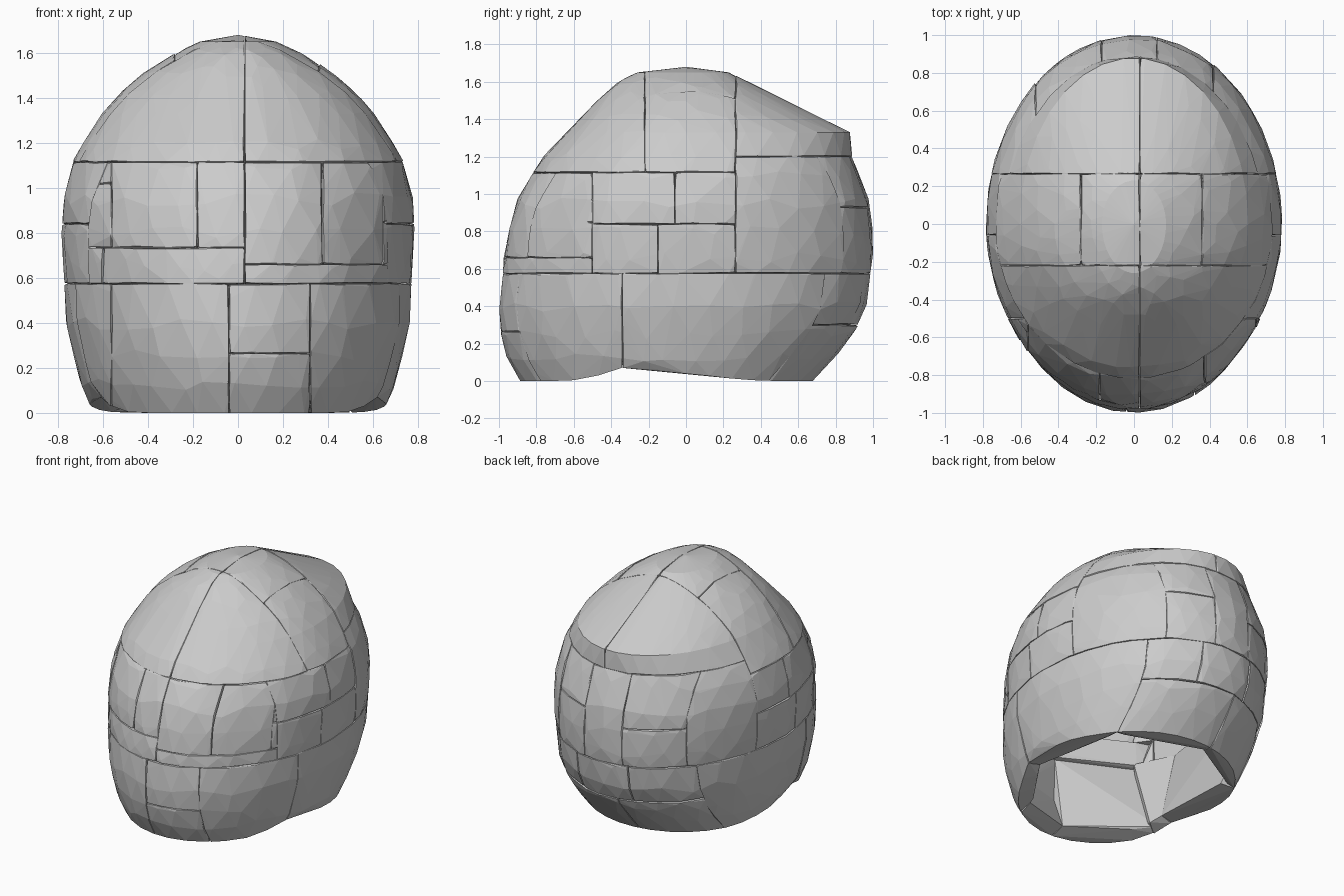
import bpy, bmesh, math, random
from mathutils import Vector

if "Cube" in bpy.data.objects:
    bpy.data.objects.remove(bpy.data.objects["Cube"])

random.seed(4)
SEGMENTS = 34
AXIS = {"x": 0, "y": 1, "z": 2}

grey = bpy.data.materials.new("stone_grey")
grey.diffuse_color = (0.6, 0.6, 0.6, 1)
grey.use_nodes = True
grey.node_tree.nodes["Principled BSDF"].inputs["Base Color"].default_value = grey.diffuse_color

# Profile of the helmet: height, half width, front depth, back depth
PROFILE = [
    (0.00, 0.66, 0.89, 0.68), (0.13, 0.70, 0.96, 0.80), (0.25, 0.73, 0.99, 0.90),
    (0.40, 0.765, 1.00, 0.965), (0.57, 0.77, 0.985, 0.99), (0.66, 0.78, 0.975, 1.00),
    (0.80, 0.785, 0.955, 1.00), (0.95, 0.78, 0.915, 0.985), (1.10, 0.745, 0.83, 0.93),
    (1.20, 0.69, 0.765, 0.885), (1.33, 0.605, 0.63, 0.88), (1.42, 0.53, 0.55, 0.69),
    (1.52, 0.41, 0.46, 0.49), (1.60, 0.28, 0.37, 0.32), (1.65, 0.17, 0.26, 0.23),
]


def section(z):
    """Half width, front depth and back depth at a height."""
    for a, b in zip(PROFILE, PROFILE[1:]):
        if z <= b[0]:
            t = (z - a[0]) / (b[0] - a[0])
            return [a[i] + (b[i] - a[i]) * t for i in (1, 2, 3)]
    return PROFILE[-1][1:]


def outer_skin():
    """Faceted skin of the whole helmet, open at the bottom."""
    bm = bmesh.new()
    rings = []
    last = len(PROFILE) - 1
    for i, row in enumerate(PROFILE):
        ring = []
        for k in range(SEGMENTS):
            loose = 0 < i < last and row[0] != 1.33
            j = random.uniform(-0.25, 0.25) if loose else 0
            h = row[0] + (random.uniform(-0.03, 0.03) if loose else 0)
            w, front, back = section(h)
            a = math.tau * (k + 0.5 * (i % 2) + j) / SEGMENTS
            x, s = w * math.cos(a), math.sin(a)
            y = s * (back if s > 0 else front)
            if i == 0:  # lower edge arches up at the sides
                h += 0.07 * math.exp(-((y + 0.3) / 0.18) ** 2) + 0.035 * math.exp(-(y / 0.25) ** 2)
            ring.append(bm.verts.new((x, y, h)))
        rings.append(ring)
    for i in range(last):
        a, b = rings[i], rings[i + 1]
        for k in range(SEGMENTS):
            n = (k + 1) % SEGMENTS
            if i % 2:
                bm.faces.new((a[k], a[n], b[k]))
                bm.faces.new((a[n], b[n], b[k]))
            else:
                bm.faces.new((a[k], a[n], b[n]))
                bm.faces.new((a[k], b[n], b[k]))
    top = bm.verts.new((0, 0, 1.68))
    for k in range(SEGMENTS):
        bm.faces.new((rings[-1][k], rings[-1][(k + 1) % SEGMENTS], top))
    return bm


def make_panel(skin, name, cuts):
    """Convex stone block around one piece of skin, with wedge seams along its cuts."""
    if not skin.faces:
        return
    bm = bmesh.new()
    for v in skin.verts:
        p = v.co
        outer = p.copy()
        inner = Vector((p.x * 0.86, p.y * 0.88, 0.3 + (p.z - 0.3) * 0.91))
        for axis, at, side in cuts:
            if abs(p[axis] - at) < 1e-4:
                inner[axis] = at
                outer[axis] += side * random.uniform(0.0, 0.008)
        bm.verts.new(outer)
        bm.verts.new(inner)
    hull = bmesh.ops.convex_hull(bm, input=bm.verts[:])
    spare = {v for v in hull["geom_interior"] + hull["geom_unused"]
             if isinstance(v, bmesh.types.BMVert)}
    bmesh.ops.delete(bm, geom=list(spare), context="VERTS")
    bmesh.ops.recalc_face_normals(bm, faces=bm.faces)
    mesh = bpy.data.meshes.new(name)
    bm.to_mesh(mesh)
    bm.free()
    mesh.materials.append(grey)
    bpy.context.collection.objects.link(bpy.data.objects.new(name, mesh))


def divide(bm, tree, cuts=()):
    """Tree is a panel name, or (axis, position, low side, high side)."""
    if isinstance(tree, str):
        make_panel(bm, tree, cuts)
        bm.free()
        return
    axis, at = AXIS[tree[0]], tree[1]
    normal, point = Vector((0, 0, 0)), Vector((0, 0, 0))
    normal[axis], point[axis] = 1, at
    for branch, side in ((tree[2], -1), (tree[3], 1)):
        part = bm.copy()
        bmesh.ops.bisect_plane(part, geom=part.verts[:] + part.edges[:] + part.faces[:],
                               dist=1e-5, plane_co=point, plane_no=normal,
                               clear_outer=side < 0, clear_inner=side > 0)
        divide(part, branch, cuts + ((axis, at, side),))
    bm.free()


# Lower band: jaw, cheeks and nape
chin = ("x", -0.04, "left_chin", ("z", 0.265, "right_chin_lower", "right_chin_upper"))
jaw = ("x", -0.56, "left_jaw", ("x", 0.32, chin, "right_jaw"))
nape = ("z", 0.3, ("x", -0.1, "nape_lower_left", "nape_lower_right"),
        ("x", -0.2, "nape_upper_left", ("x", 0.2, "nape_upper_middle", "nape_upper_right")))
lower = ("y", -0.34, jaw, ("x", -0.56, "left_cheek", ("x", 0.5, nape, "right_cheek")))

# Middle band: brow ridge, face plates, side plates and back plates
face_left = ("z", 0.735, ("x", -0.6, "left_brow_end", "left_brow_ridge"),
             ("x", -0.56, ("z", 1.02, "left_temple", "left_temple_cap"),
              ("x", -0.18, "left_face_plate", "inner_face_plate")))
face_right = ("z", 0.66, "right_brow_ridge",
              ("x", 0.375, "right_face_plate",
               ("x", 0.645, "right_temple", ("z", 0.85, "temple_strip", "temple_strip_cap"))))


def side_plates(side):
    return ("z", 0.84, ("y", -0.15, side + "_lower_plate", side + "_lower_rear_plate"),
            ("y", -0.06, side + "_ear_plate", side + "_ear_rear_plate"))


middle = ("y", -0.5, ("x", 0.03, face_left, face_right),
          ("x", 0, side_plates("left"), side_plates("right")))
back_plates = ("x", -0.52, "left_rear_side",
               ("x", -0.17, ("z", 0.85, "back_left_lower", "back_left_upper"),
                ("x", 0.42, ("x", 0.12, "back_middle",
                             ("z", 0.93, "back_right_lower", "back_right_upper")),
                 "right_rear_side")))

# Dome: forehead, crown tiles and rear shell
crown = ("x", 0.03, ("x", -0.28, "left_crown_side", "left_crown"),
         ("x", 0.36, "right_crown", "right_crown_side"))
dome = ("y", -0.22, ("x", 0.03, "left_forehead", "right_forehead"), crown)
rear = ("x", 0.03, "left_rear_dome", "right_rear_dome")

helmet = ("z", 0.575, lower,
          ("y", 0.265, ("z", 1.115, middle, dome), ("z", 1.2, back_plates, rear)))
divide(outer_skin(), helmet)
